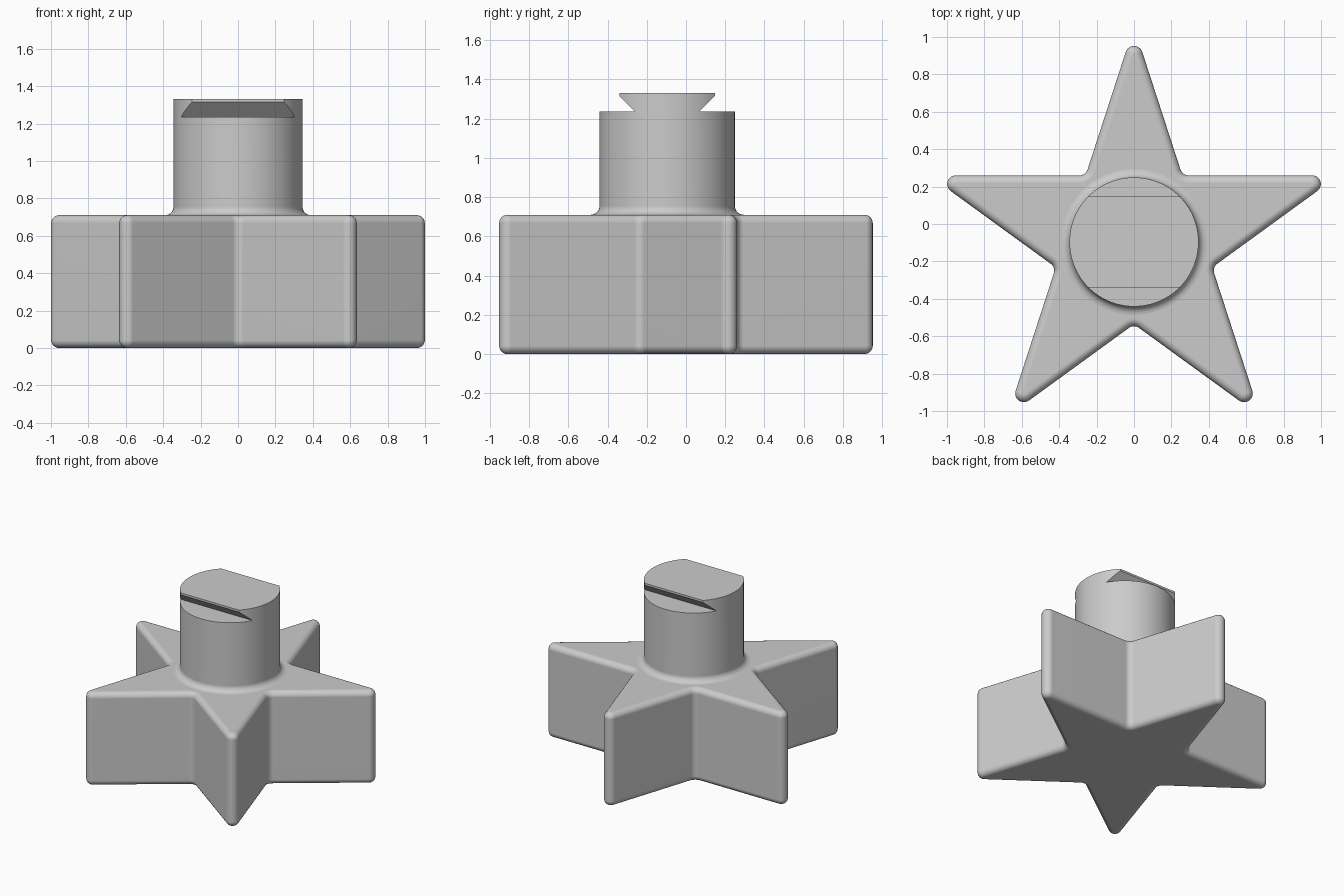
import bpy, bmesh, math
from mathutils import Vector

if "Cube" in bpy.data.objects:
    bpy.data.objects.remove(bpy.data.objects["Cube"])

CY = -0.096          # y of the star / post axis
D = 0.356            # distance from axis to the star's edge lines
R_TIP = D / math.cos(math.radians(72))
R_IN = D / math.cos(math.radians(36))
TIP, NOTCH, EDGE = 0.0465, 0.045, 0.042   # rounding radii
H, TOP, POST = 0.71, 1.33, 0.345

grey = bpy.data.materials.new("plain grey")
grey.diffuse_color = (0.6, 0.6, 0.6, 1)
grey.use_nodes = True
grey.node_tree.nodes["Principled BSDF"].inputs["Base Color"].default_value = grey.diffuse_color


def make(name, rings):
    """Skin a stack of closed rings and cap both ends."""
    bm = bmesh.new()
    rows = [[bm.verts.new(p) for p in ring] for ring in rings]
    n = len(rows[0])
    for a, b in zip(rows, rows[1:]):
        for i in range(n):
            j = (i + 1) % n
            bm.faces.new((a[i], a[j], b[j], b[i]))
    bm.faces.new(rows[0][::-1])
    bm.faces.new(rows[-1])
    bmesh.ops.recalc_face_normals(bm, faces=bm.faces)
    me = bpy.data.meshes.new(name)
    bm.to_mesh(me)
    bm.free()
    me.materials.append(grey)
    ob = bpy.data.objects.new(name, me)
    bpy.context.collection.objects.link(ob)
    return ob


def smooth(ob):
    bpy.ops.object.select_all(action='DESELECT')
    ob.select_set(True)
    bpy.context.view_layer.objects.active = ob
    bpy.ops.object.shade_smooth_by_angle(angle=math.radians(30))
    wn = ob.modifiers.new("flat face normals", 'WEIGHTED_NORMAL')
    wn.keep_sharp = True


def polar(r, deg):
    a = math.radians(deg)
    return Vector((r * math.cos(a), r * math.sin(a)))


def star_ring(inset, z, seg=10):
    """Star outline with rounded tips and notches, moved inward by inset."""
    pts = []
    c_tip = R_TIP - TIP / math.sin(math.radians(18))
    c_in = R_IN + NOTCH / math.sin(math.radians(54))
    for k in range(5):
        t = 90 + 72 * k
        for i in range(seg + 1):
            pts.append(polar(c_tip, t) + polar(TIP - inset, t - 72 + 144 * i / seg))
        for i in range(seg + 1):
            pts.append(polar(c_in, t + 36) - polar(NOTCH + inset, t + 72 - 72 * i / seg))
    return [(p.x, p.y + CY, z) for p in pts]


# star body with rounded top and bottom edges
arc = [math.radians(90 * i / 6) for i in range(7)]
levels = [(EDGE * (1 - math.sin(a)), EDGE * (1 - math.cos(a))) for a in arc]
rings = [star_ring(i, z) for i, z in levels]
rings += [star_ring(i, H - z) for i, z in reversed(levels)]
smooth(make("star_body", rings))

# round post with a fillet at its foot
F = 0.045
prof = [(POST + F, H - 0.01)]
prof += [(POST + F * (1 - math.sin(a)), H + F * (1 - math.cos(a))) for a in arc]
prof += [(POST, TOP)]
post = make("post", [[(r * math.cos(math.tau * i / 96), CY + r * math.sin(math.tau * i / 96), z)
                      for i in range(96)] for r, z in prof])

# dovetail undercuts on the front and back of the post top
section = [(0.164, 1.236), (0.243, 1.315), (0.243, 1.5), (0.6, 1.5), (0.6, 1.236)]
for side in (-1, 1):
    cutter = make("dovetail_cutter", [[(x, CY + side * u, z) for u, z in section] for x in (-0.6, 0.6)])
    cutter.hide_render = True
    mod = post.modifiers.new("dovetail", 'BOOLEAN')
    mod.operation = 'DIFFERENCE'
    mod.solver = 'EXACT'
    mod.object = cutter
    bpy.context.view_layer.objects.active = post
    bpy.ops.object.modifier_apply(modifier=mod.name)
    bpy.data.objects.remove(cutter)
smooth(post)
